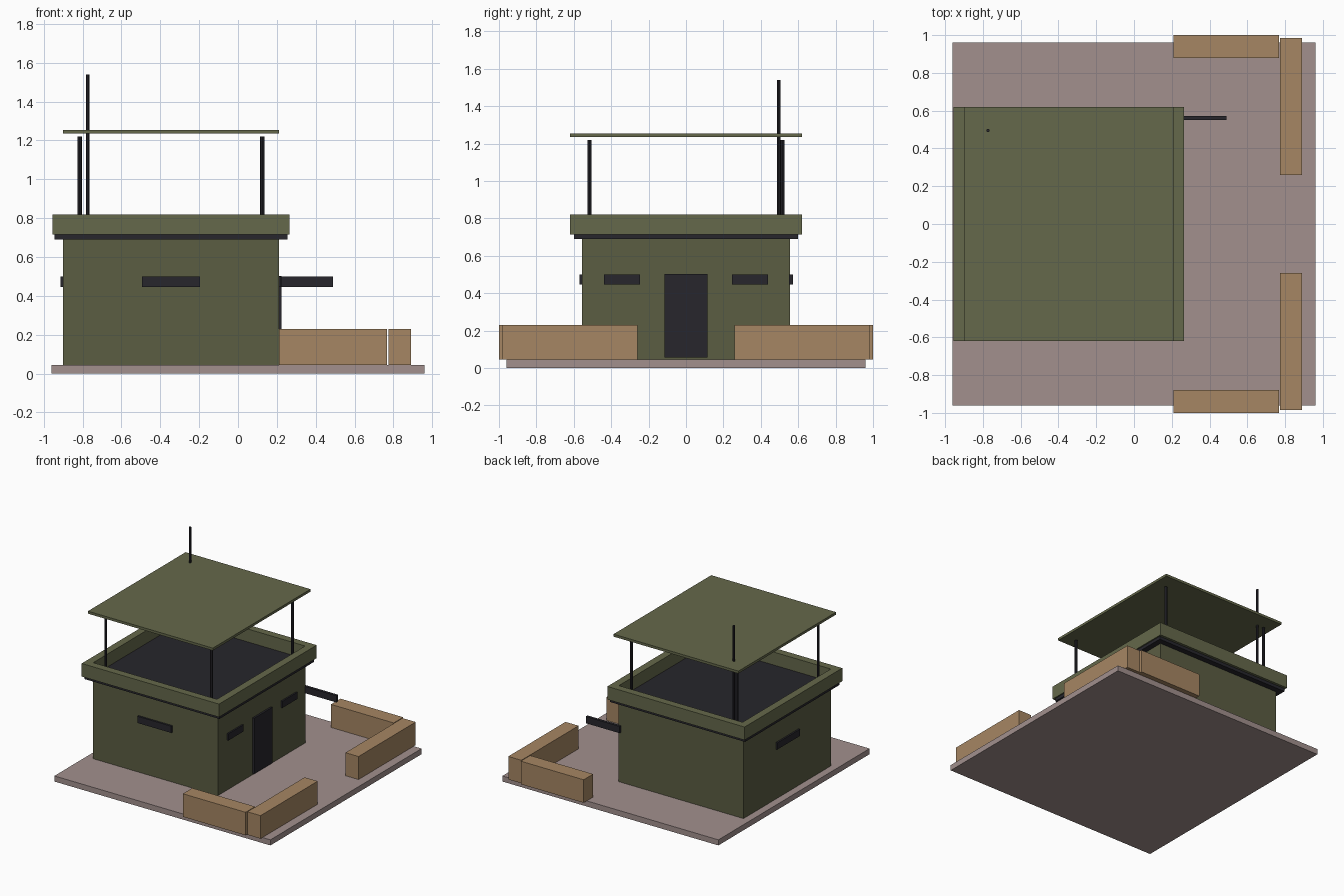
import bpy, bmesh
from mathutils import Matrix, Vector

if "Cube" in bpy.data.objects:
    bpy.data.objects.remove(bpy.data.objects["Cube"])


def material(name, rgb):
    m = bpy.data.materials.new(name)
    m.diffuse_color = (*rgb, 1)
    m.use_nodes = True
    m.node_tree.nodes["Principled BSDF"].inputs["Base Color"].default_value = m.diffuse_color
    return m


CONCRETE = material("concrete", (0.36, 0.28, 0.27))
WALL = material("wall_green", (0.105, 0.11, 0.055))
ROOF = material("roof_green", (0.13, 0.14, 0.07))
DARK = material("dark", (0.02, 0.019, 0.025))
SAND = material("sand", (0.38, 0.24, 0.125))


def finish(name, bm, mat):
    me = bpy.data.meshes.new(name)
    bm.to_mesh(me)
    bm.free()
    me.materials.append(mat)
    bpy.context.collection.objects.link(bpy.data.objects.new(name, me))


def box(name, x, y, z, mat):
    # x, y and z are (low, high) pairs
    bm = bmesh.new()
    size = Vector((x[1] - x[0], y[1] - y[0], z[1] - z[0]))
    mid = Vector((sum(x), sum(y), sum(z))) / 2
    bmesh.ops.create_cube(bm, size=1, matrix=Matrix.Translation(mid) @ Matrix.Diagonal((*size, 1)))
    finish(name, bm, mat)


def pole(name, x, y, z, r, mat):
    bm = bmesh.new()
    bmesh.ops.create_cone(bm, cap_ends=True, segments=8, radius1=r, radius2=r, depth=z[1] - z[0],
                          matrix=Matrix.Translation((x, y, sum(z) / 2)))
    finish(name, bm, mat)


CX = -0.345  # centre of the building in x


def span(c, half):
    return (c - half, c + half)


# Ground slab, main walls and dark roof slab
box("ground_slab", (-0.96, 0.96), (-0.96, 0.96), (0, 0.045), CONCRETE)
box("walls", span(CX, 0.555), (-0.555, 0.555), (0.045, 0.69), WALL)
box("roof_slab", span(CX, 0.6), (-0.6, 0.6), (0.69, 0.716), DARK)

# Parapet: long walls in y, short walls fitted between them
for side, s in (("left", -1), ("right", 1)):
    box(f"parapet_{side}", span(CX + s * 0.58, 0.03), (-0.62, 0.62), (0.715, 0.82), ROOF)
for side, s in (("front", -1), ("back", 1)):
    box(f"parapet_{side}", span(CX, 0.55), span(s * 0.59, 0.03), (0.715, 0.82), ROOF)

# Canopy, its posts and the antenna
box("canopy", span(CX, 0.555), (-0.62, 0.62), (1.235, 1.255), ROOF)
for sx in (-1, 1):
    for sy in (-1, 1):
        pole("canopy_post", CX + sx * 0.47, sy * 0.515, (0.716, 1.22), 0.011, DARK)
pole("antenna", -0.773, 0.495, (0.716, 1.54), 0.009, DARK)

# Door and viewing slits
box("door", (0.2, 0.225), (-0.115, 0.115), (0.055, 0.503), DARK)
SLIT = (0.446, 0.5)
box("front_slit", (-0.495, -0.195), (-0.57, -0.545), SLIT, DARK)
box("back_slit", (0.19, 0.49), (0.55, 0.572), SLIT, DARK)
box("left_slit", (-0.913, -0.89), (-0.145, 0.145), SLIT, DARK)
for s in (-1, 1):
    box("right_slit", (0.2, 0.222), span(s * 0.342, 0.096), SLIT, DARK)

# Low sandbag walls around the yard
for s in (-1, 1):
    box("side_barrier", (0.21, 0.768), span(s * 0.94, 0.06), (0.045, 0.23), SAND)
    box("end_barrier", (0.774, 0.89), span(s * 0.622, 0.363), (0.045, 0.23), SAND)
